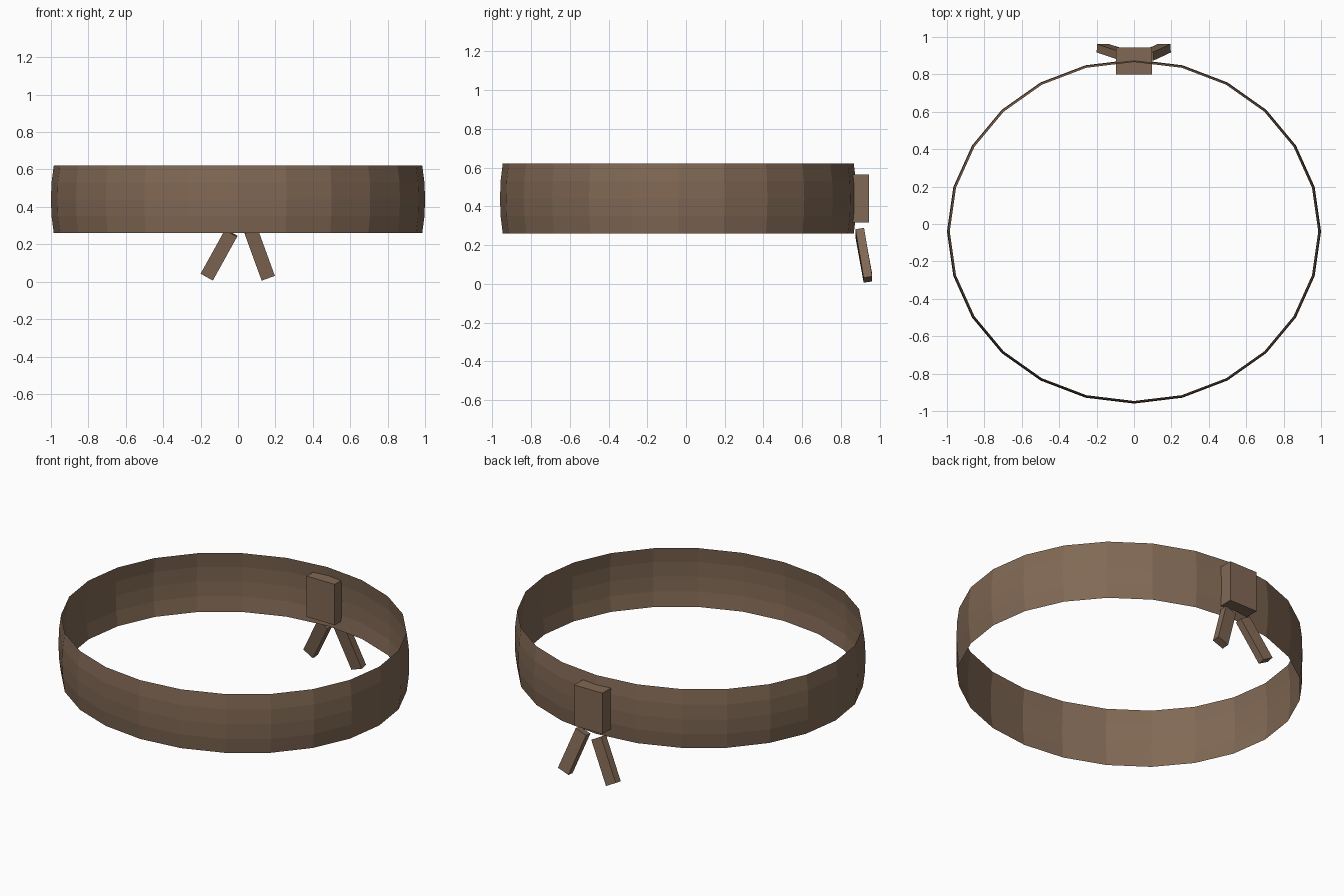
import bpy, bmesh
from math import sin, cos, pi, radians

if "Cube" in bpy.data.objects:
    bpy.data.objects.remove(bpy.data.objects["Cube"])

cloth = bpy.data.materials.new("brown_cloth")
cloth.diffuse_color = (0.22, 0.14, 0.09, 1)
cloth.use_nodes = True
cloth.node_tree.nodes["Principled BSDF"].inputs["Base Color"].default_value = cloth.diffuse_color


def add_object(name, bm):
    mesh = bpy.data.meshes.new(name)
    bm.to_mesh(mesh)
    bm.free()
    mesh.materials.append(cloth)
    obj = bpy.data.objects.new(name, mesh)
    bpy.context.collection.objects.link(obj)
    return obj


def box(name, size, loc, rot=(0, 0, 0)):
    bm = bmesh.new()
    bmesh.ops.create_cube(bm, size=1)
    bmesh.ops.scale(bm, vec=size, verts=bm.verts)
    obj = add_object(name, bm)
    obj.location = loc
    obj.rotation_euler = [radians(a) for a in rot]
    return obj


# Headband: thin, slightly bulging 24-sided oval strip
SIDES = 24
profile = [(0.985, 0.26), (0.997, 0.35), (1.0, 0.44), (0.997, 0.53), (0.985, 0.62)]
bm = bmesh.new()
rings = [[bm.verts.new((r * cos(2 * pi * i / SIDES),
                        0.92 * r * sin(2 * pi * i / SIDES) - 0.04, z))
          for i in range(SIDES)] for r, z in profile]
for low, high in zip(rings, rings[1:]):
    for i in range(SIDES):
        j = (i + 1) % SIDES
        bm.faces.new((low[i], low[j], high[j], high[i]))
add_object("headband", bm)

# Knot at the back
box("knot", (0.19, 0.145, 0.25), (0, 0.8725, 0.44))

# Two loose cloth tails splayed below the knot
for name, x, z, roll in (("tail_left", -0.101, 0.144, 29),
                         ("tail_right", 0.115, 0.147, -20)):
    box(name, (0.075, 0.045, 0.27), (x, 0.918, z), (9, roll, 0))
